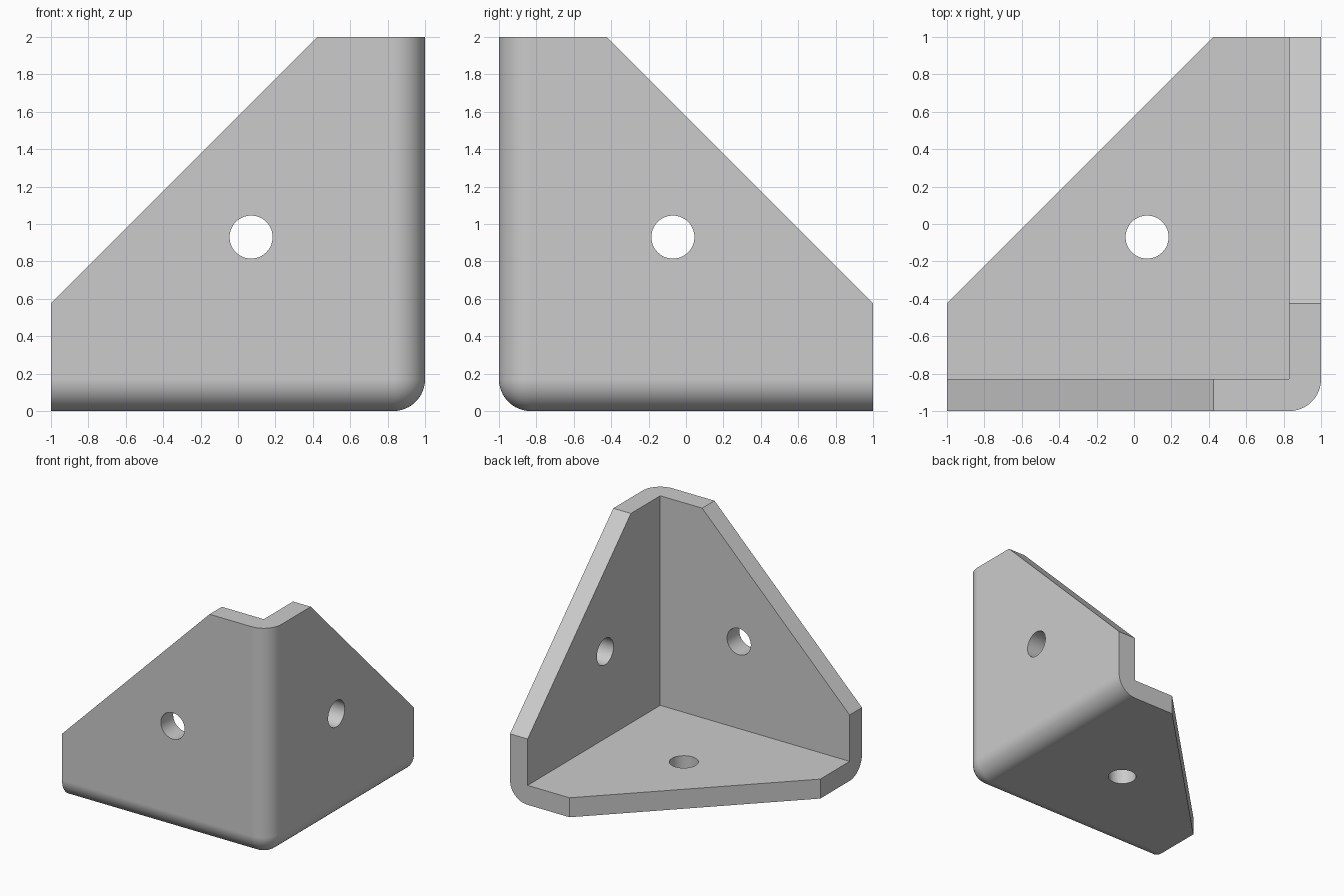
import bpy
import bmesh
import math
from mathutils import Matrix, Vector

old = bpy.data.objects.get("Cube")
if old:
    bpy.data.objects.remove(old, do_unlink=True)

WALL = 0.17      # plate thickness, also the outer fillet radius
CHAMFER = 1.575  # offset of the diagonal plate edges
HOLE = 0.07      # hole offset from the plate centre
CORNER = Vector((1, -1, 0))


def make_object(name, bm):
    bmesh.ops.recalc_face_normals(bm, faces=bm.faces[:])
    mesh = bpy.data.meshes.new(name)
    bm.to_mesh(mesh)
    bm.free()
    obj = bpy.data.objects.new(name, mesh)
    bpy.context.collection.objects.link(obj)
    return obj


def block(size, centre):
    bm = bmesh.new()
    bmesh.ops.create_cube(bm, size=size, matrix=Matrix.Translation(centre))
    return bm


# Solid body with the three edges at the outer corner rounded
bm = block(2, (0, 0, 1))
corner = min(bm.verts, key=lambda v: (v.co - CORNER).length)
bmesh.ops.bevel(bm, geom=list(corner.link_edges), offset=WALL, segments=16,
                profile=0.5, affect='EDGES')

# Diagonal cuts, one for each plate
cuts = [((-0.5, 0, CHAMFER - 0.5), (-1, 0, 1)),
        ((0, 0.5, CHAMFER - 0.5), (0, 1, 1)),
        ((0, CHAMFER - 1, 0), (-1, 1, 0))]
for point, normal in cuts:
    result = bmesh.ops.bisect_plane(
        bm, geom=bm.verts[:] + bm.edges[:] + bm.faces[:],
        plane_co=point, plane_no=normal, clear_outer=True)
    rim = [e for e in result["geom_cut"] if isinstance(e, bmesh.types.BMEdge)]
    bmesh.ops.contextual_create(bm, geom=rim)
bracket = make_object("corner_bracket", bm)

# Cutters: the hollow and a hole through each plate
cutters = [make_object("hollow_cutter",
                       block(3, CORNER + Vector((-1, 1, 1)) * (WALL + 1.5)))]
holes = [("front", (HOLE, -1, 1 - HOLE), Matrix.Rotation(math.pi / 2, 4, 'X')),
         ("side", (1, -HOLE, 1 - HOLE), Matrix.Rotation(math.pi / 2, 4, 'Y')),
         ("base", (HOLE, -HOLE, 0), Matrix.Identity(4))]
for name, centre, turn in holes:
    bm = bmesh.new()
    bmesh.ops.create_cone(bm, cap_ends=True, segments=48, radius1=0.115,
                          radius2=0.115, depth=0.6,
                          matrix=Matrix.Translation(centre) @ turn)
    cutters.append(make_object(name + "_hole_cutter", bm))

bpy.ops.object.select_all(action='DESELECT')
bracket.select_set(True)
bpy.context.view_layer.objects.active = bracket
for cutter in cutters:
    cutter.hide_render = True
    mod = bracket.modifiers.new(cutter.name, 'BOOLEAN')
    mod.operation = 'DIFFERENCE'
    mod.solver = 'EXACT'
    mod.object = cutter
    bpy.ops.object.modifier_apply(modifier=mod.name)
    bpy.data.objects.remove(cutter, do_unlink=True)

# Smooth fillets and holes, flat plates
bpy.ops.object.shade_smooth_by_angle(angle=math.radians(30))
weighted = bracket.modifiers.new("flat_plates", 'WEIGHTED_NORMAL')
weighted.keep_sharp = True

# Plain grey finish
grey = bpy.data.materials.new("plain_grey")
grey.use_nodes = True
colour = (0.6, 0.6, 0.6, 1)
grey.diffuse_color = colour
grey.node_tree.nodes["Principled BSDF"].inputs["Base Color"].default_value = colour
bracket.data.materials.clear()
bracket.data.materials.append(grey)
